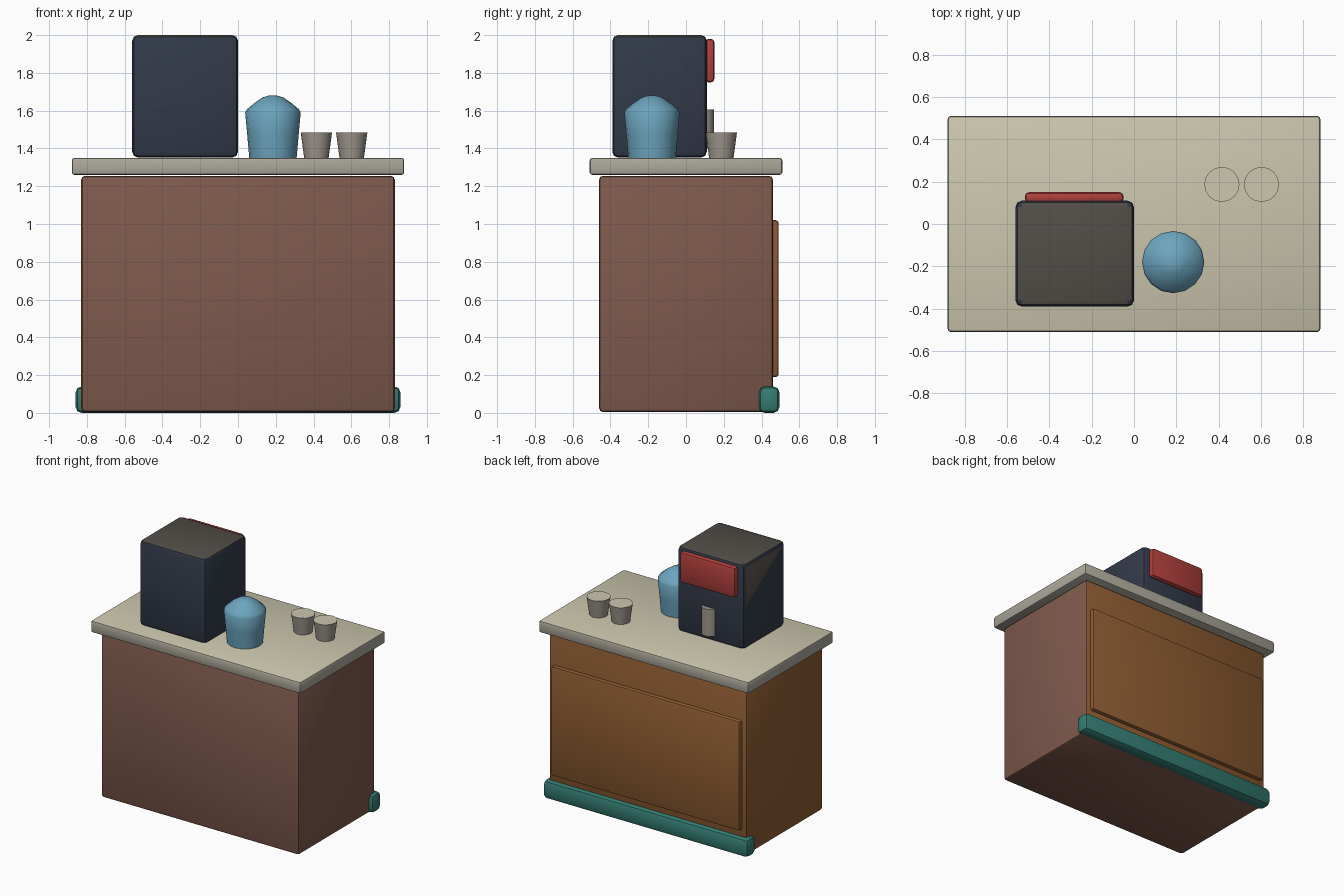
import bpy, bmesh, math
from mathutils import Vector

if "Cube" in bpy.data.objects:
    bpy.data.objects.remove(bpy.data.objects["Cube"], do_unlink=True)


def material(name, r, g, b):
    """Flat material from 0-255 display values."""
    col = [((c / 255 + 0.055) / 1.055) ** 2.4 for c in (r, g, b)] + [1]
    m = bpy.data.materials.new(name)
    m.use_nodes = True
    m.diffuse_color = col
    m.node_tree.nodes["Principled BSDF"].inputs["Base Color"].default_value = col
    return m


RED_BROWN = material("reddish wood", 127, 90, 77)
ORANGE = material("orange wood", 142, 92, 50)
CREAM = material("cream top", 204, 199, 174)
STONE = material("stone edge", 172, 168, 155)
NAVY = material("navy casing", 50, 58, 73)
CHARCOAL = material("charcoal top", 82, 77, 71)
RED = material("red panel", 176, 64, 60)
BLUE = material("blue glaze", 108, 165, 190)
CUP = material("warm grey", 160, 152, 142)
TEAL = material("teal trim", 52, 124, 114)


def finish(name, bm, mats, rule=None, angle=30):
    """Turn a bmesh into an object; rule picks the material slot of each face."""
    bm.normal_update()
    if rule:
        for f in bm.faces:
            f.material_index = int(rule(f))
    me = bpy.data.meshes.new(name)
    bm.to_mesh(me)
    bm.free()
    ob = bpy.data.objects.new(name, me)
    bpy.context.collection.objects.link(ob)
    for m in mats:
        me.materials.append(m)
    bpy.ops.object.select_all(action="DESELECT")
    ob.select_set(True)
    bpy.context.view_layer.objects.active = ob
    bpy.ops.object.shade_smooth_by_angle(angle=math.radians(angle))
    return ob


def rounded_box(lo, hi, bevel, segments=2):
    lo, hi = Vector(lo), Vector(hi)
    bm = bmesh.new()
    bmesh.ops.create_cube(bm, size=1)
    for v in bm.verts:
        v.co = (lo + hi) / 2 + v.co * (hi - lo)
    bmesh.ops.bevel(bm, geom=bm.edges[:], offset=bevel, segments=segments,
                    profile=0.5, affect="EDGES")
    return bm


def lathe(profile, x, y, sides=16):
    """Closed solid of revolution from (radius, height) points."""
    bm = bmesh.new()
    rings = []
    for r, z in profile:
        rings.append([bm.verts.new((x + r * math.cos(a), y + r * math.sin(a), z))
                      for a in (math.tau * i / sides for i in range(sides))])
    for low, high in zip(rings, rings[1:]):
        for i in range(sides):
            j = (i + 1) % sides
            bm.faces.new((low[i], low[j], high[j], high[i]))
    bm.faces.new(rings[0][::-1])
    bm.faces.new(rings[-1])
    return bm


def faces_up(f):
    return f.normal.z > 0.9


# Cabinet: warmer wood on the back and on the right side
finish("cabinet_body", rounded_box((-0.83, -0.46, 0.005), (0.83, 0.46, 1.255), 0.02),
       [RED_BROWN, ORANGE], lambda f: f.normal.y > 0.5 or f.normal.x < -0.5)
finish("cabinet_back_panel", rounded_box((-0.79, 0.44, 0.19), (0.79, 0.49, 1.02), 0.014),
       [ORANGE])
finish("foot_rail", rounded_box((-0.86, 0.385, 0), (0.86, 0.495, 0.14), 0.032), [TEAL])

# Worktop
finish("worktop", rounded_box((-0.88, -0.51, 1.26), (0.88, 0.51, 1.35), 0.014),
       [STONE, CREAM], faces_up)

# Machine, with a charcoal corner cut into its right side
top_front, low_back = Vector((-0.56, -0.35, 1.97)), Vector((-0.56, 0.1, 1.66))
along = low_back - top_front
slope = Vector((0, -along.z, along.y)).normalized()
bm = rounded_box((-0.56, -0.39, 1.352), (0, 0.11, 2), 0.03)
bm.normal_update()
side = [f for f in bm.faces if f.normal.x < -0.95]
geom = side + list({e for f in side for e in f.edges}) + list({v for f in side for v in f.verts})
bmesh.ops.bisect_plane(bm, geom=geom, plane_co=top_front, plane_no=slope)


def charcoal(f):
    above = (f.calc_center_median() - top_front).dot(slope) > 0
    return faces_up(f) or (f.normal.x < -0.95 and above)


finish("machine_casing", bm, [NAVY, CHARCOAL], charcoal)
finish("machine_red_panel", rounded_box((-0.515, 0.1, 1.75), (-0.05, 0.15, 1.98), 0.018),
       [RED])
finish("machine_spout", lathe([(0.062, 1.4), (0.062, 1.605)], -0.265, 0.086), [CUP])

# Jar with a domed lid
jar = [(0.125, 1.345), (0.136, 1.47), (0.147, 1.59), (0.137, 1.608),
       (0.095, 1.643), (0.055, 1.67), (0.025, 1.679)]
finish("jar", lathe(jar, 0.185, -0.18), [BLUE], angle=40)

# Cups
for i, x in enumerate((0.415, 0.602)):
    finish(f"cup_{i + 1}", lathe([(0.064, 1.345), (0.083, 1.485)], x, 0.187),
           [CUP, CREAM], faces_up)
